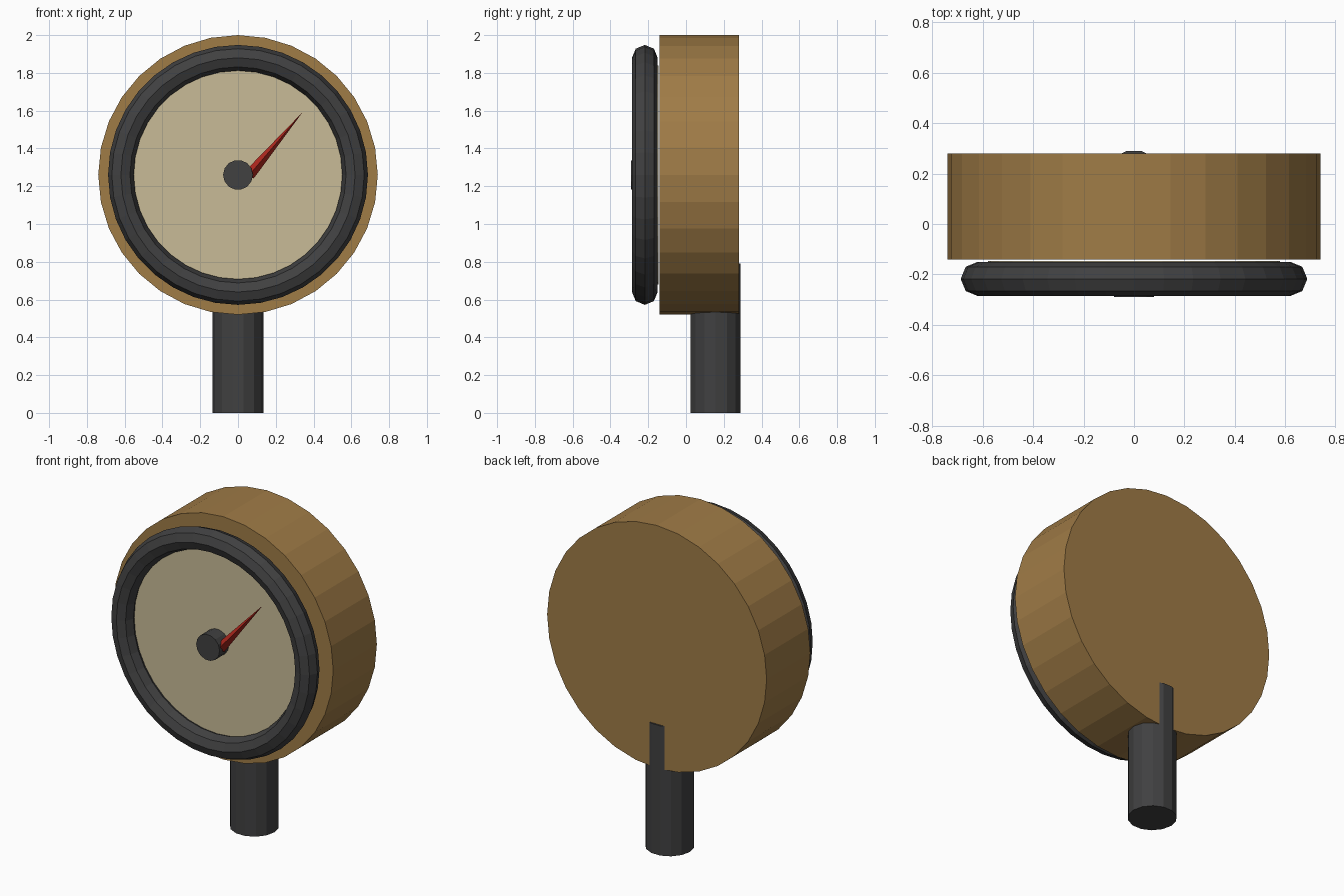
import bpy, bmesh, math
from mathutils import Matrix, Vector

if "Cube" in bpy.data.objects:
    bpy.data.objects.remove(bpy.data.objects["Cube"])


def material(name, rgb):
    m = bpy.data.materials.new(name)
    m.diffuse_color = (*rgb, 1)
    m.use_nodes = True
    m.node_tree.nodes["Principled BSDF"].inputs["Base Color"].default_value = m.diffuse_color
    return m


brass = material("brass", (0.35, 0.20, 0.062))
dark = material("dark_iron", (0.052, 0.052, 0.053))
cream = material("cream", (0.58, 0.50, 0.31))
red = material("red", (0.42, 0.02, 0.012))
CZ = 1.26  # height of the dial centre


def finish(name, bm, mat):
    bmesh.ops.recalc_face_normals(bm, faces=bm.faces)
    me = bpy.data.meshes.new(name)
    bm.to_mesh(me)
    bm.free()
    me.materials.append(mat)
    ob = bpy.data.objects.new(name, me)
    bpy.context.collection.objects.link(ob)
    return ob


def prism(name, mat, n, start, end, r1, r2):
    """Tapered n-sided solid from start to end, first corner towards x."""
    a, b = Vector(start), Vector(end)
    d = (b - a).normalized()
    u = Vector((1, 0, 0))
    u = (u - d * u.dot(d)).normalized()
    v = d.cross(u)
    bm = bmesh.new()
    ring = lambda c, r: [bm.verts.new(c + r * (math.cos(t) * u + math.sin(t) * v))
                         for t in (2 * math.pi * i / n for i in range(n))]
    lo = ring(a, r1)
    hi = ring(b, r2) if r2 else [bm.verts.new(b)]
    bm.faces.new(lo)
    if r2:
        bm.faces.new(hi)
    for i in range(n):
        j = (i + 1) % n
        bm.faces.new((lo[i], lo[j], hi[j], hi[i]) if r2 else (lo[i], lo[j], hi[0]))
    return finish(name, bm, mat)


# Case, dial plate, hub and stem
prism("case", brass, 32, (0, 0.28, CZ), (0, -0.14, CZ), 0.74, 0.74)
prism("dial_plate", cream, 32, (0, -0.146, CZ), (0, -0.20, CZ), 0.58, 0.58)
prism("hub", dark, 14, (0, -0.19, CZ), (0, -0.29, CZ), 0.079, 0.079)
prism("stem", dark, 14, (0, 0.157, 0), (0, 0.157, 0.79), 0.136, 0.136)

# Needle
prism("needle", red, 4, (0.06, -0.25, 1.26), (0.342, -0.25, 1.592), 0.03, 0)

# Bezel ring: eight-sided section swept round the dial
bm = bmesh.new()
N, K = 36, 8
rings = []
for i in range(N):
    rot = Matrix.Rotation(2 * math.pi * i / N, 3, 'Y')
    rings.append([bm.verts.new(rot @ Vector((0, -0.218 + 0.068 * math.sin(t), 0.62 + 0.068 * math.cos(t)))
                               + Vector((0, 0, CZ)))
                  for t in (2 * math.pi * k / K for k in range(K))])
for i in range(N):
    p, q = rings[i], rings[(i + 1) % N]
    for k in range(K):
        bm.faces.new((p[k], p[(k + 1) % K], q[(k + 1) % K], q[k]))
finish("bezel", bm, dark)
